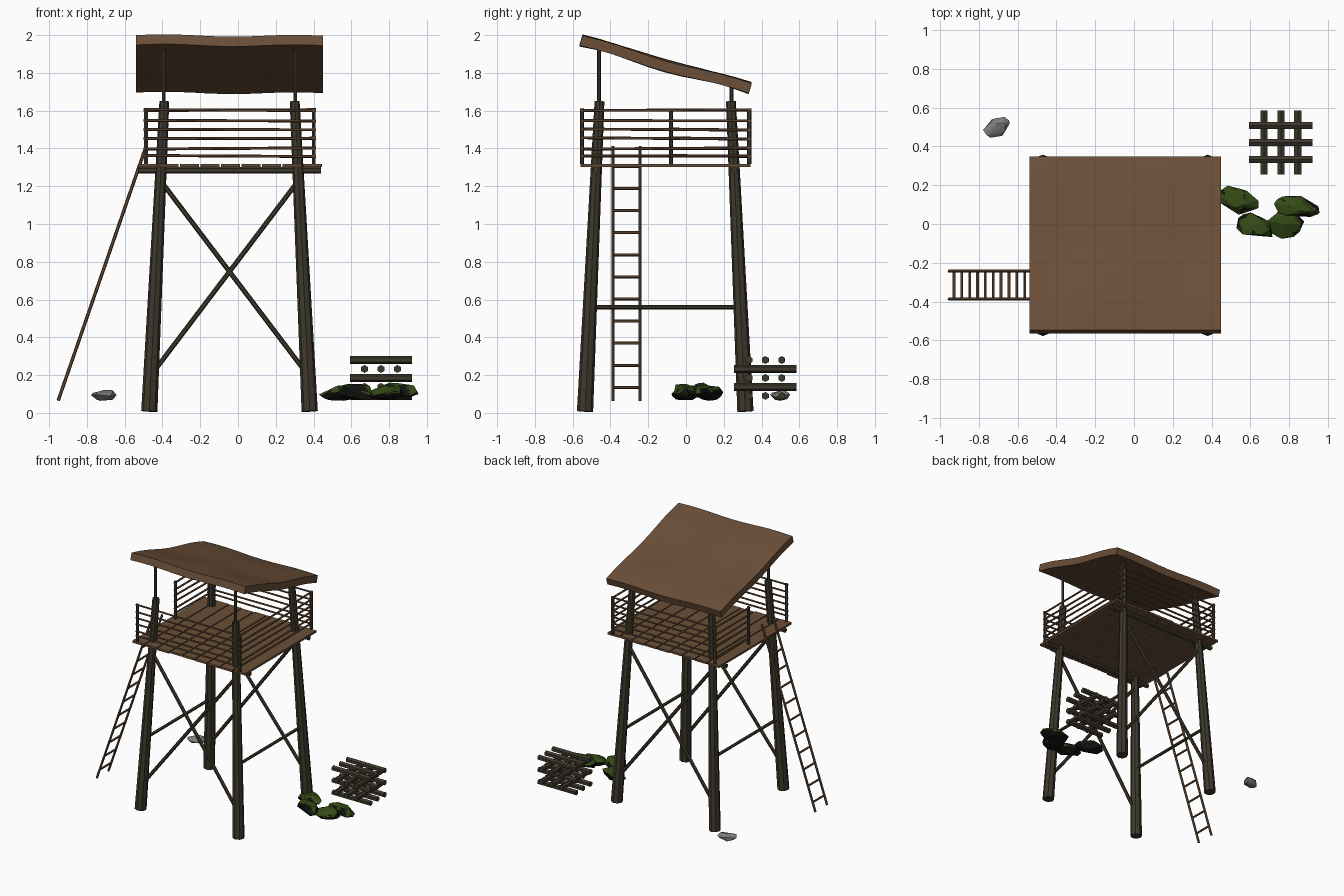
import bpy, bmesh, math, random
from mathutils import Vector, Matrix, noise

random.seed(4)
cube = bpy.data.objects.get("Cube")
if cube:
    bpy.data.objects.remove(cube)


def material(name, rgb):
    m = bpy.data.materials.new(name)
    m.use_nodes = True
    m.diffuse_color = (*rgb, 1)
    m.node_tree.nodes["Principled BSDF"].inputs["Base Color"].default_value = (*rgb, 1)
    return m


BROWN = material("brown wood", (0.145, 0.078, 0.04))
DARK = material("dark weathered timber", (0.048, 0.04, 0.025))
GREY = material("grey stone", (0.2, 0.2, 0.2))
BLACK = material("black stone", (0.006, 0.006, 0.005))
MOSS = material("green moss", (0.035, 0.07, 0.008))


def finish(name, bm, *mats):
    bmesh.ops.recalc_face_normals(bm, faces=bm.faces)
    mesh = bpy.data.meshes.new(name)
    bm.to_mesh(mesh)
    bm.free()
    for m in mats:
        mesh.materials.append(m)
    ob = bpy.data.objects.new(name, mesh)
    bpy.context.collection.objects.link(ob)
    return ob


def rod(name, a, b, r, mat, r_end=None, sides=6):
    """Straight pole from a to b, optionally tapered."""
    a, b = Vector(a), Vector(b)
    d = b - a
    place = Matrix.Translation((a + b) / 2) @ d.to_track_quat('Z', 'Y').to_matrix().to_4x4()
    bm = bmesh.new()
    bmesh.ops.create_cone(bm, cap_ends=True, segments=sides, radius1=r,
                          radius2=r if r_end is None else r_end, depth=d.length, matrix=place)
    return finish(name, bm, mat)


def box(name, lo, hi, mat):
    lo, hi = Vector(lo), Vector(hi)
    bm = bmesh.new()
    bmesh.ops.create_cube(bm, size=1, matrix=Matrix.Translation((lo + hi) / 2)
                          @ Matrix.Diagonal((*(hi - lo), 1)))
    return finish(name, bm, mat)


# Leaning legs and the thin posts that carry the roof
CX, CY = -0.045, -0.11
LEG_TOP = 1.65


def leg_point(sx, sy, z):
    t = z / LEG_TOP
    return Vector((CX + sx * (0.425 - 0.08 * t), CY + sy * (0.425 - 0.077 * t), z))


for sx in (-1, 1):
    for sy in (-1, 1):
        tag = ("front" if sy < 0 else "back") + ("_left" if sx > 0 else "_right")
        rod(tag + "_leg", leg_point(sx, sy, 0.008), leg_point(sx, sy, LEG_TOP), 0.043, DARK, 0.026, 8)
        top = leg_point(sx, sy, 1.6)
        rod(tag + "_roof_post", top, (top.x, top.y, 1.94 if sy < 0 else 1.74), 0.011, DARK)

# Cross braces front and back, level braces on the sides
for sy, tag in ((-1, "front"), (1, "back")):
    for sx in (-1, 1):
        rod(tag + "_cross_brace", leg_point(sx, sy, 1.23), leg_point(-sx, sy, 0.2), 0.013, DARK)
for sx, tag in ((-1, "right"), (1, "left")):
    rod(tag + "_level_brace", leg_point(sx, -1, 0.56), leg_point(sx, 1, 0.56), 0.012, DARK)

# Floor beams and planks
for y, tag in ((-0.475, "front"), (0.255, "back")):
    rod(tag + "_floor_beam", (-0.53, y, 1.285), (0.44, y, 1.285), 0.018, DARK)
PLANKS = 9
STEP = 0.98 / PLANKS
for i in range(PLANKS):
    x = -0.53 + i * STEP
    box("floor_plank", (x + 0.004, -0.56 + random.uniform(0, 0.012), 1.302),
        (x + STEP - 0.004, 0.342 - random.uniform(0, 0.012), 1.318), BROWN)

# Railing with an opening on the ladder side
X0, X1, Y0, Y1, YGATE = -0.487, 0.4, -0.55, 0.335, -0.08
for x, y in ((X0, Y0), (X1, Y0), (X0, Y1), (X1, Y1), (X0, YGATE)):
    rod("railing_post", (x, y, 1.318), (x, y, 1.612), 0.011, DARK)
sides = {"front": ((X0, Y0), (X1, Y0)), "back": ((X0, Y1), (X1, Y1)),
         "left": ((X1, Y0), (X1, Y1)), "right": ((X0, YGATE), (X0, Y1))}
for tag, (a, b) in sides.items():
    along = (Vector(b) - Vector(a)).normalized() * 0.012
    for z in (1.36, 1.4, 1.453, 1.5, 1.547, 1.603):
        j = random.uniform(-0.004, 0.004)
        rod(tag + "_rail", (a[0] - along.x, a[1] - along.y, z + j),
            (b[0] + along.x, b[1] + along.y, z - j), 0.0075, BROWN)

# Ladder
foot, head = Vector((-0.952, 0, 0.065)), Vector((-0.487, 0, 1.41))
for y in (-0.387, -0.243):
    rod("ladder_rail", foot + Vector((0, y, 0)), head + Vector((0, y, 0)), 0.009, BROWN)
for i in range(11):
    p = foot.lerp(head, (0.07 + i * 0.117) / (head.z - foot.z))
    rod("ladder_rung", (p.x, -0.39, p.z), (p.x, -0.24, p.z), 0.008, BROWN)

# Sloping, slightly warped roof slab
N = 10
bm = bmesh.new()
bmesh.ops.create_grid(bm, x_segments=N, y_segments=N, size=0.5)
slab = bmesh.ops.extrude_face_region(bm, geom=bm.faces[:])
lower = {v for v in slab["geom"] if isinstance(v, bmesh.types.BMVert)}
for v in bm.verts:
    u, w = v.co.x, v.co.y
    is_low = v in lower
    z = 1.87 - 0.252 * w - 0.004 * u
    y = -0.1 + 0.895 * w
    if is_low:
        z -= 0.052
        y -= 0.016
    z += 0.007 * math.sin(u * 9 + 1.5) * math.cos(w * 5) - 0.006 * math.cos(w * 9)
    v.co = (CX + 0.988 * u, y, z)
finish("roof", bm, BROWN)

# Crossed log pile
for level in range(5):
    z = 0.09 + 0.0475 * level
    for k in (-1, 0, 1):
        if level % 2 == 0:
            y = 0.42 + 0.087 * k
            rod("pile_log", (0.592, y, z), (0.92, y, z), 0.021, DARK)
        else:
            x = 0.757 + 0.087 * k
            rod("pile_log", (x, 0.255, z), (x, 0.585, z), 0.021, DARK)


# Faceted stones; mossy ones get patches on their upper faces
def stone(name, centre, size, turn, mossy):
    bm = bmesh.new()
    for _ in range(26):
        p = Vector([random.gauss(0, 1) for _ in range(3)]).normalized()
        bm.verts.new(p * random.uniform(0.92, 1.08))
    hull = bmesh.ops.convex_hull(bm, input=bm.verts[:])
    bmesh.ops.delete(bm, geom=[v for v in bm.verts if not v.link_faces], context='VERTS')
    place = Matrix.Translation(centre) @ Matrix.Rotation(turn, 4, 'Z') @ Matrix.Diagonal((*size, 1))
    bmesh.ops.transform(bm, matrix=place, verts=bm.verts)
    if mossy:
        bmesh.ops.subdivide_edges(bm, edges=bm.edges[:], cuts=4, use_grid_fill=True)
        bmesh.ops.recalc_face_normals(bm, faces=bm.faces)
        for f in bm.faces:
            patch = noise.noise(f.calc_center_median() * 22)
            f.material_index = int(f.normal.z + 0.9 * patch > 0.4)
        return finish(name, bm, BLACK, MOSS)
    return finish(name, bm, GREY)


stone("small_stone", (-0.71, 0.5, 0.094), (0.072, 0.05, 0.032), 0.3, False)
for centre, size, turn in (((0.53, 0.125, 0.107), (0.115, 0.07, 0.042), -0.25),
                           ((0.62, -0.025, 0.112), (0.105, 0.075, 0.048), -0.4),
                           ((0.775, 0.0, 0.107), (0.105, 0.075, 0.042), 0.35),
                           ((0.835, 0.08, 0.112), (0.122, 0.07, 0.047), -0.15)):
    stone("mossy_stone", centre, size, turn, True)
